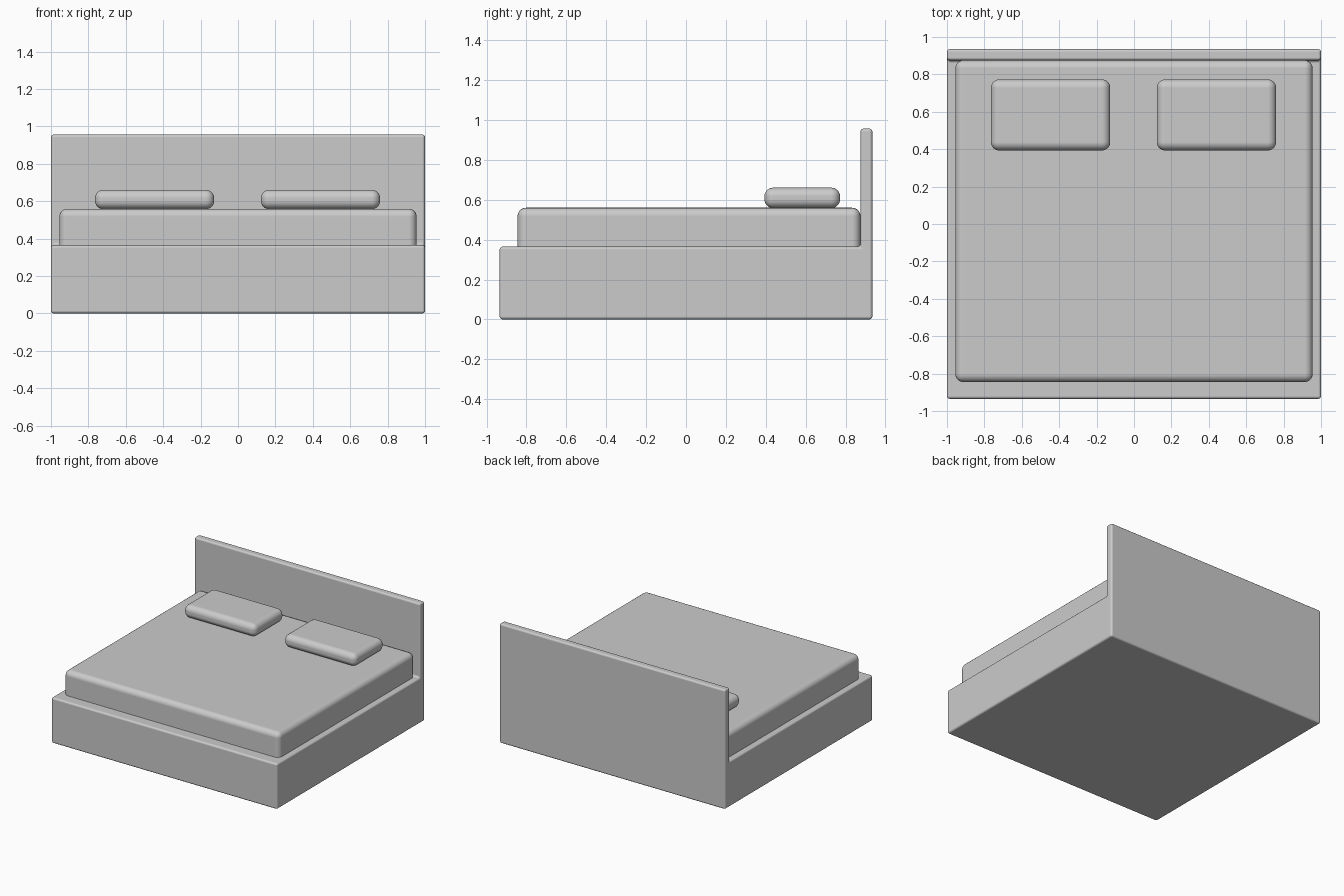
import bpy
import bmesh

if "Cube" in bpy.data.objects:
    bpy.data.objects.remove(bpy.data.objects["Cube"], do_unlink=True)

# One plain grey for the whole bed
grey = bpy.data.materials.new("plain grey")
grey.use_nodes = True
colour = (0.6, 0.6, 0.6, 1)
grey.diffuse_color = colour
grey.node_tree.nodes["Principled BSDF"].inputs["Base Color"].default_value = colour


def extruded(name, profile, x0, x1, bevel, segments):
    """Sweep a (y, z) profile from x0 to x1 and round its edges."""
    bm = bmesh.new()
    face = bm.faces.new([bm.verts.new((x0, y, z)) for y, z in profile])
    swept = bmesh.ops.extrude_face_region(bm, geom=[face])["geom"]
    verts = [g for g in swept if isinstance(g, bmesh.types.BMVert)]
    bmesh.ops.translate(bm, verts=verts, vec=(x1 - x0, 0, 0))
    bmesh.ops.recalc_face_normals(bm, faces=bm.faces)
    mesh = bpy.data.meshes.new(name)
    bm.to_mesh(mesh)
    bm.free()
    mesh.materials.append(grey)
    obj = bpy.data.objects.new(name, mesh)
    bpy.context.collection.objects.link(obj)
    mod = obj.modifiers.new("rounded edges", "BEVEL")
    mod.width = bevel
    mod.segments = segments
    mod.harden_normals = True
    for poly in mesh.polygons:
        poly.use_smooth = True
    return obj


def box(name, x, y, z, bevel, segments):
    profile = [(y[0], z[0]), (y[1], z[0]), (y[1], z[1]), (y[0], z[1])]
    return extruded(name, profile, x[0], x[1], bevel, segments)


# Base and headboard share one L-shaped side profile
front, back, board_front = -0.935, 0.935, 0.875
base_top, board_top = 0.365, 0.957
extruded("bed_frame",
         [(front, 0), (back, 0), (back, board_top), (board_front, board_top),
          (board_front, base_top), (front, base_top)],
         -1, 1, 0.015, 3)

# Mattress, sunk into the base so only its upper edges look rounded
box("mattress", (-0.955, 0.955), (-0.845, 0.875), (0.25, 0.56), 0.042, 5)

# Pillows resting on the mattress
for name, x in (("left_pillow", (0.122, 0.76)), ("right_pillow", (-0.765, -0.127))):
    box(name, x, (0.393, 0.773), (0.558, 0.661), 0.045, 6)
